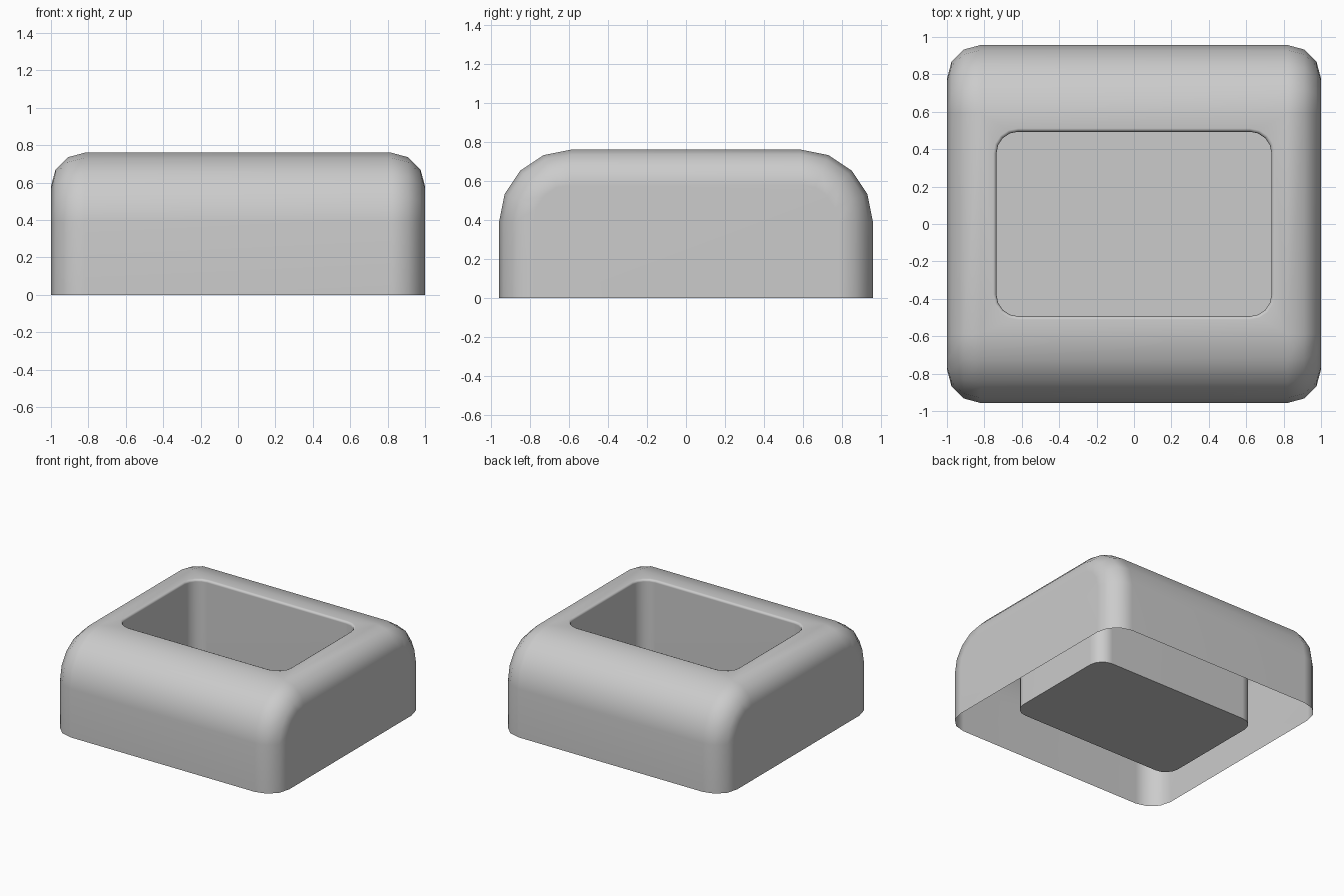
import bpy, bmesh, math

cube = bpy.data.objects.get("Cube")
if cube:
    bpy.data.objects.remove(cube, do_unlink=True)

HALF_X, HALF_Y, HEIGHT = 1.0, 0.957, 0.76
ARCH_R, ARCH_SEGS = 0.37, 4      # front and back top rounding
EDGE_R, EDGE_SEGS = 0.18, 3      # rounding around the two ends
HOLE_X, HOLE_Y, HOLE_R, HOLE_SEGS = 0.735, 0.493, 0.115, 4
LIP = 0.018

grey = bpy.data.materials.new("plain grey")
grey.use_nodes = True
colour = (0.6, 0.6, 0.6, 1)
grey.diffuse_color = colour
grey.node_tree.nodes["Principled BSDF"].inputs["Base Color"].default_value = colour

bm = bmesh.new()


def arch(x, inset):
    """Arched cross-section, open at the bottom, running from front to back."""
    r, half = ARCH_R - inset, HALF_Y - inset
    side = []
    for i in range(ARCH_SEGS + 1):
        a = i * math.pi / 2 / ARCH_SEGS
        side.append((half - r + r * math.cos(a), HEIGHT - inset - r + r * math.sin(a)))
    pts = [(-half, 0)] + [(-y, z) for y, z in side]
    pts += side[::-1] + [(half, 0)]
    return [bm.verts.new((x, y, z)) for y, z in pts]


def rounded_loop(grow, z):
    """Four corner arcs of the pocket outline, counter-clockwise."""
    arcs = []
    for k, (sx, sy) in enumerate([(1, 1), (-1, 1), (-1, -1), (1, -1)]):
        arc = []
        for i in range(HOLE_SEGS + 1):
            a = (k + i / HOLE_SEGS) * math.pi / 2
            r = HOLE_R + grow
            arc.append(bm.verts.new((sx * (HOLE_X - HOLE_R) + r * math.cos(a),
                                     sy * (HOLE_Y - HOLE_R) + r * math.sin(a), z)))
        arcs.append(arc)
    return arcs


# Outer shell: arches lofted along x
stations = []
for i in range(EDGE_SEGS + 1):
    a = i * math.pi / 2 / EDGE_SEGS
    stations.append((HALF_X - EDGE_R + EDGE_R * math.sin(a), EDGE_R * (1 - math.cos(a))))
rows = [arch(-x, d) for x, d in reversed(stations)] + [arch(x, d) for x, d in stations]
crown = ARCH_SEGS + 1            # flat top strip within each arch
middle = EDGE_SEGS               # long span between the rounded ends
for r, (left, right) in enumerate(zip(rows, rows[1:])):
    for j in range(len(left) - 1):
        if (r, j) != (middle, crown):
            bm.faces.new((left[j], right[j], right[j + 1], left[j + 1]))
bm.faces.new(rows[0])
bm.faces.new(rows[-1][::-1])

# Flat top around the opening
a, b = rows[middle], rows[middle + 1]
corners = [b[crown + 1], a[crown + 1], a[crown], b[crown]]
rim = rounded_loop(LIP, HEIGHT)
for k in range(4):
    n = (k + 1) % 4
    for p, q in zip(rim[k], rim[k][1:]):
        bm.faces.new((corners[k], q, p))
    bm.faces.new((corners[k], corners[n], rim[n][0], rim[k][-1]))

# Pocket: softened lip, straight walls and floor
loops = [sum(rim, [])]
for grow, z in [(LIP * 0.3, HEIGHT - LIP * 0.3), (0, HEIGHT - LIP), (0, 0)]:
    loops.append(sum(rounded_loop(grow, z), []))
for top, low in zip(loops, loops[1:]):
    for i in range(len(top)):
        n = (i + 1) % len(top)
        bm.faces.new((top[i], top[n], low[n], low[i]))
bm.faces.new(loops[-1])

bmesh.ops.recalc_face_normals(bm, faces=bm.faces[:])
mesh = bpy.data.meshes.new("pocketed_shell")
bm.to_mesh(mesh)
bm.free()
mesh.materials.append(grey)
shell = bpy.data.objects.new("pocketed_shell", mesh)
bpy.context.collection.objects.link(shell)
bpy.context.view_layer.objects.active = shell
shell.select_set(True)
bpy.ops.object.shade_smooth_by_angle(angle=math.radians(50))
weighted = shell.modifiers.new("weighted_normals", 'WEIGHTED_NORMAL')
weighted.keep_sharp = True
